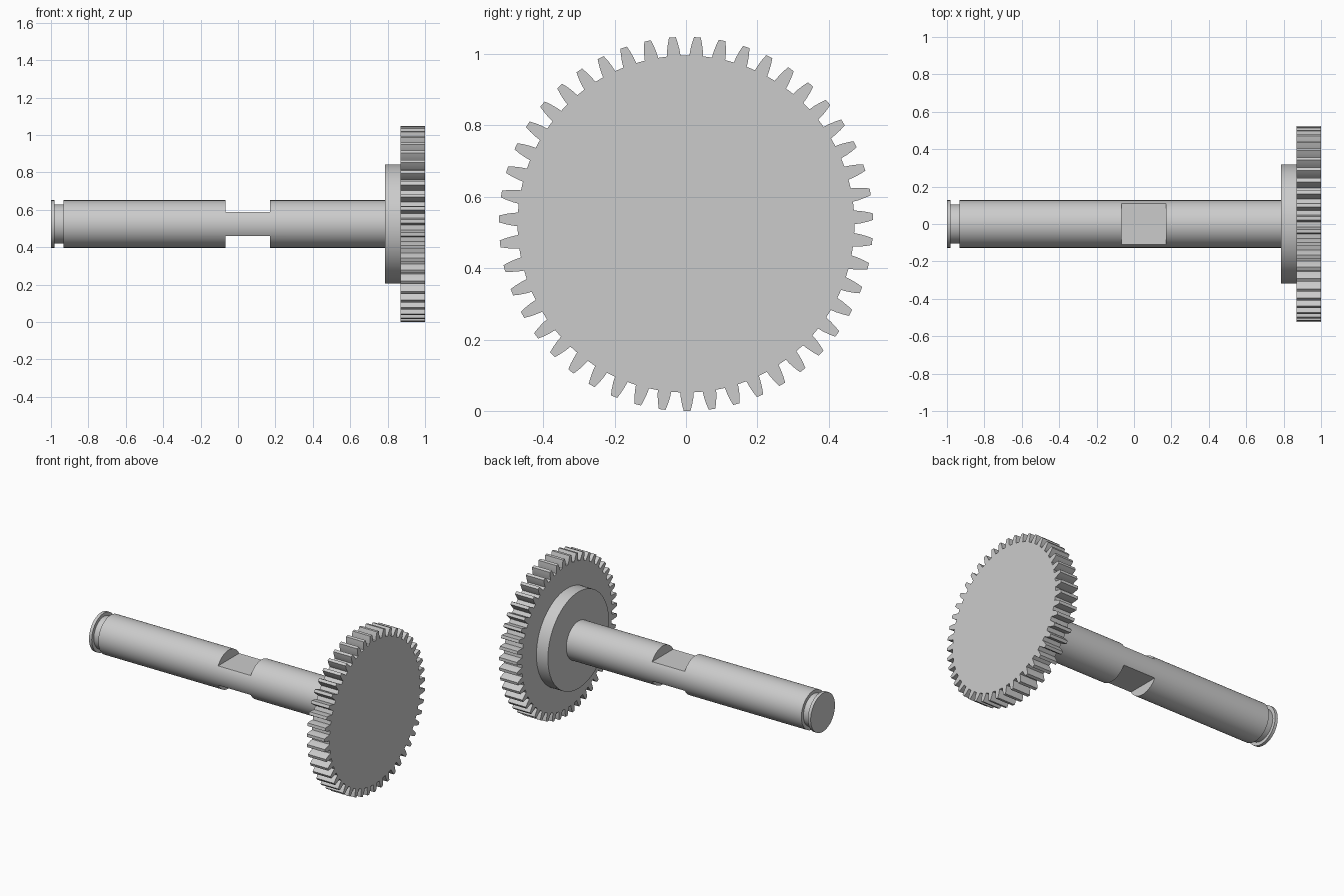
import bpy
import bmesh
from math import sin, cos, pi, radians
from mathutils import Vector

cube = bpy.data.objects.get("Cube")
if cube:
    bpy.data.objects.remove(cube, do_unlink=True)

AXIS_Z = 0.524
SEGMENTS = 96

steel = bpy.data.materials.new("light grey steel")
steel.use_nodes = True
GREY = (0.6, 0.6, 0.6, 1)
steel.diffuse_color = GREY
steel.node_tree.nodes["Principled BSDF"].inputs["Base Color"].default_value = GREY


def finish(name, bm):
    bmesh.ops.recalc_face_normals(bm, faces=bm.faces)
    mesh = bpy.data.meshes.new(name)
    bm.to_mesh(mesh)
    bm.free()
    mesh.materials.append(steel)
    obj = bpy.data.objects.new(name, mesh)
    obj.location.z = AXIS_Z
    bpy.context.collection.objects.link(obj)
    return obj


def smooth(obj, angle):
    bpy.ops.object.select_all(action='DESELECT')
    obj.select_set(True)
    bpy.context.view_layer.objects.active = obj
    bpy.ops.object.shade_smooth_by_angle(angle=radians(angle))


def lathe(name, profile):
    """Turn an (x, radius) profile about the x axis and cap both ends."""
    bm = bmesh.new()
    rings = []
    for x, r in profile:
        rings.append([bm.verts.new((x, r * cos(2 * pi * i / SEGMENTS), r * sin(2 * pi * i / SEGMENTS)))
                      for i in range(SEGMENTS)])
    for a, b in zip(rings, rings[1:]):
        for i in range(SEGMENTS):
            j = (i + 1) % SEGMENTS
            bm.faces.new((a[i], a[j], b[j], b[i]))
    bm.faces.new(rings[0])
    bm.faces.new(rings[-1])
    return finish(name, bm)


# Shaft with a retaining-ring groove near its free end
R, GROOVE_R = 0.127, 0.105
shaft = lathe("shaft", [(-1, R), (-0.98, R), (-0.98, GROOVE_R), (-0.932, GROOVE_R),
                        (-0.932, R), (0.786, R)])

# Two opposite wrench flats, cut above and below the axis
FLAT_START, FLAT_END, FLAT_HEIGHT = -0.068, 0.17, 0.064
bm = bmesh.new()
for side in (1, -1):
    block = bmesh.ops.create_cube(bm, size=1)["verts"]
    bmesh.ops.scale(bm, verts=block, vec=(FLAT_END - FLAT_START, 0.4, 0.2))
    bmesh.ops.translate(bm, verts=block,
                        vec=((FLAT_START + FLAT_END) / 2, 0, side * (FLAT_HEIGHT + 0.1)))
cutter = finish("flat_cutter", bm)
cutter.hide_render = True
cut = shaft.modifiers.new("wrench_flats", 'BOOLEAN')
cut.operation = 'DIFFERENCE'
cut.solver = 'EXACT'
cut.object = cutter
bpy.context.view_layer.objects.active = shaft
bpy.ops.object.modifier_apply(modifier=cut.name)
bpy.data.objects.remove(cutter, do_unlink=True)
smooth(shaft, 30)

# Collar between shaft and gear
collar = lathe("collar", [(0.786, 0.319), (0.87, 0.319)])
smooth(collar, 30)

# Gear: one tooth flank as (radius, half width), mirrored and repeated
TEETH = 47
FLANK = [(0.472, 0.019), (0.488, 0.0175), (0.507, 0.014), (0.524, 0.0095)]
tooth = [(r, -w) for r, w in FLANK] + [(r, w) for r, w in reversed(FLANK)]
bm = bmesh.new()
outline = []
for n in range(TEETH):
    turn = 2 * pi * n / TEETH - pi / 2 + 0.006
    for r, w in tooth:
        angle = turn + w / r
        outline.append(bm.verts.new((0.87, r * cos(angle), r * sin(angle))))
face = bm.faces.new(outline)
extruded = bmesh.ops.extrude_face_region(bm, geom=[face], use_keep_orig=True)["geom"]
bmesh.ops.translate(bm, vec=Vector((0.13, 0, 0)),
                    verts=[v for v in extruded if isinstance(v, bmesh.types.BMVert)])
gear = finish("gear", bm)
smooth(gear, 20)
